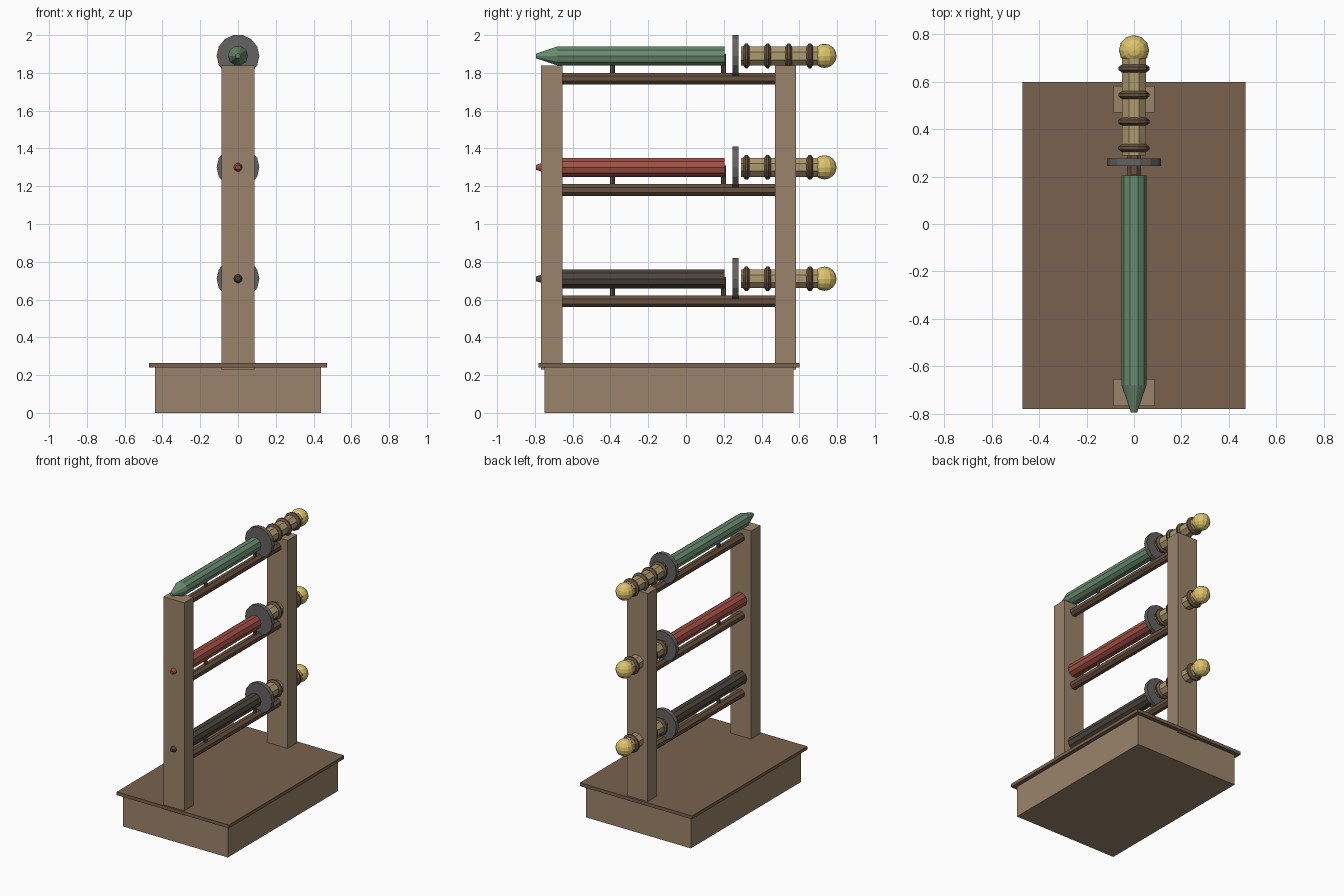
import bpy, bmesh
from math import pi, cos, sin
from mathutils import Vector

if "Cube" in bpy.data.objects:
    bpy.data.objects.remove(bpy.data.objects["Cube"])


def material(name, rgb):
    m = bpy.data.materials.new(name)
    m.diffuse_color = (*rgb, 1)
    m.use_nodes = True
    m.node_tree.nodes["Principled BSDF"].inputs["Base Color"].default_value = m.diffuse_color
    return m


WOOD = material("wood", (0.33, 0.23, 0.145))
DARK_WOOD = material("dark_wood", (0.19, 0.12, 0.075))
RAIL = material("rail_wood", (0.14, 0.085, 0.05))
GRIP = material("grip_wrap", (0.42, 0.32, 0.16))
GOLD = material("gold", (0.72, 0.55, 0.15))
IRON = material("iron", (0.13, 0.125, 0.12))
SHEATHS = [material("black_lacquer", (0.075, 0.06, 0.045)),
           material("red_lacquer", (0.36, 0.08, 0.06)),
           material("green_lacquer", (0.14, 0.26, 0.16))]


def finish(name, bm, mat):
    bmesh.ops.recalc_face_normals(bm, faces=bm.faces)
    me = bpy.data.meshes.new(name)
    bm.to_mesh(me)
    bm.free()
    me.materials.append(mat)
    ob = bpy.data.objects.new(name, me)
    bpy.context.collection.objects.link(ob)
    return ob


def box(name, x0, x1, y0, y1, z0, z1, mat):
    bm = bmesh.new()
    bmesh.ops.create_cube(bm, size=1)
    for v in bm.verts:
        v.co = ((x0 + x1) / 2 + v.co.x * (x1 - x0),
                (y0 + y1) / 2 + v.co.y * (y1 - y0),
                (z0 + z1) / 2 + v.co.z * (z1 - z0))
    return finish(name, bm, mat)


def turned(name, profile, z, sides, mat, phase=0.5):
    """Capped lathe around a y-axis at height z; profile = (y, radius)."""
    bm = bmesh.new()
    rings = []
    for y, r in profile:
        rings.append([bm.verts.new((r * sin(2 * pi * (i + phase) / sides), y,
                                    z + r * cos(2 * pi * (i + phase) / sides)))
                      for i in range(sides)])
    for a, b in zip(rings, rings[1:]):
        for i in range(sides):
            j = (i + 1) % sides
            bm.faces.new((a[i], a[j], b[j], b[i]))
    bm.faces.new(rings[0])
    bm.faces.new(rings[-1])
    return finish(name, bm, mat)


def peg(name, y, z0, z1):
    bm = bmesh.new()
    bmesh.ops.create_cone(bm, cap_ends=True, segments=8, radius1=0.013,
                          radius2=0.013, depth=z1 - z0)
    bmesh.ops.translate(bm, verts=bm.verts, vec=Vector((0, y, (z0 + z1) / 2)))
    return finish(name, bm, RAIL)


# Stand
box("base", -0.44, 0.44, -0.75, 0.57, 0, 0.24, WOOD)
box("base_top", -0.47, 0.47, -0.78, 0.60, 0.24, 0.265, DARK_WOOD)
box("front_post", -0.087, 0.087, -0.767, -0.655, 0.23, 1.84, WOOD)
box("back_post", -0.087, 0.087, 0.47, 0.583, 0.23, 1.84, WOOD)

# Three tiers, each a rail with two pegs carrying a sheathed sword
for n, z in enumerate((0.71, 1.30, 1.89)):
    t = f"_{n + 1}"
    turned("rail" + t, [(-0.66, 0.033), (0.48, 0.033)], z - 0.12, 8, RAIL)
    peg("front_peg" + t, -0.39, z - 0.12, z)
    peg("back_peg" + t, 0.199, z - 0.12, z + 0.01)
    turned("sheath" + t, [(-0.795, 0.013), (-0.68, 0.053), (0.205, 0.053)],
           z, 10, SHEATHS[n])
    turned("guard" + t, [(0.245, 0.113), (0.277, 0.113)], z, 14, IRON)
    turned("grip" + t, [(0.29, 0.054), (0.70, 0.054)], z, 8, GRIP)
    for k in range(4):
        y = 0.32 + 0.112 * k
        turned(f"grip_ring{t}_{k + 1}",
               [(y - 0.017, 0.053), (y - 0.006, 0.068),
                (y + 0.006, 0.068), (y + 0.017, 0.053)], z, 12, RAIL)
    bm = bmesh.new()
    bmesh.ops.create_uvsphere(bm, u_segments=12, v_segments=8, radius=0.064)
    bmesh.ops.translate(bm, verts=bm.verts, vec=Vector((0, 0.733, z)))
    finish("pommel" + t, bm, GOLD)
